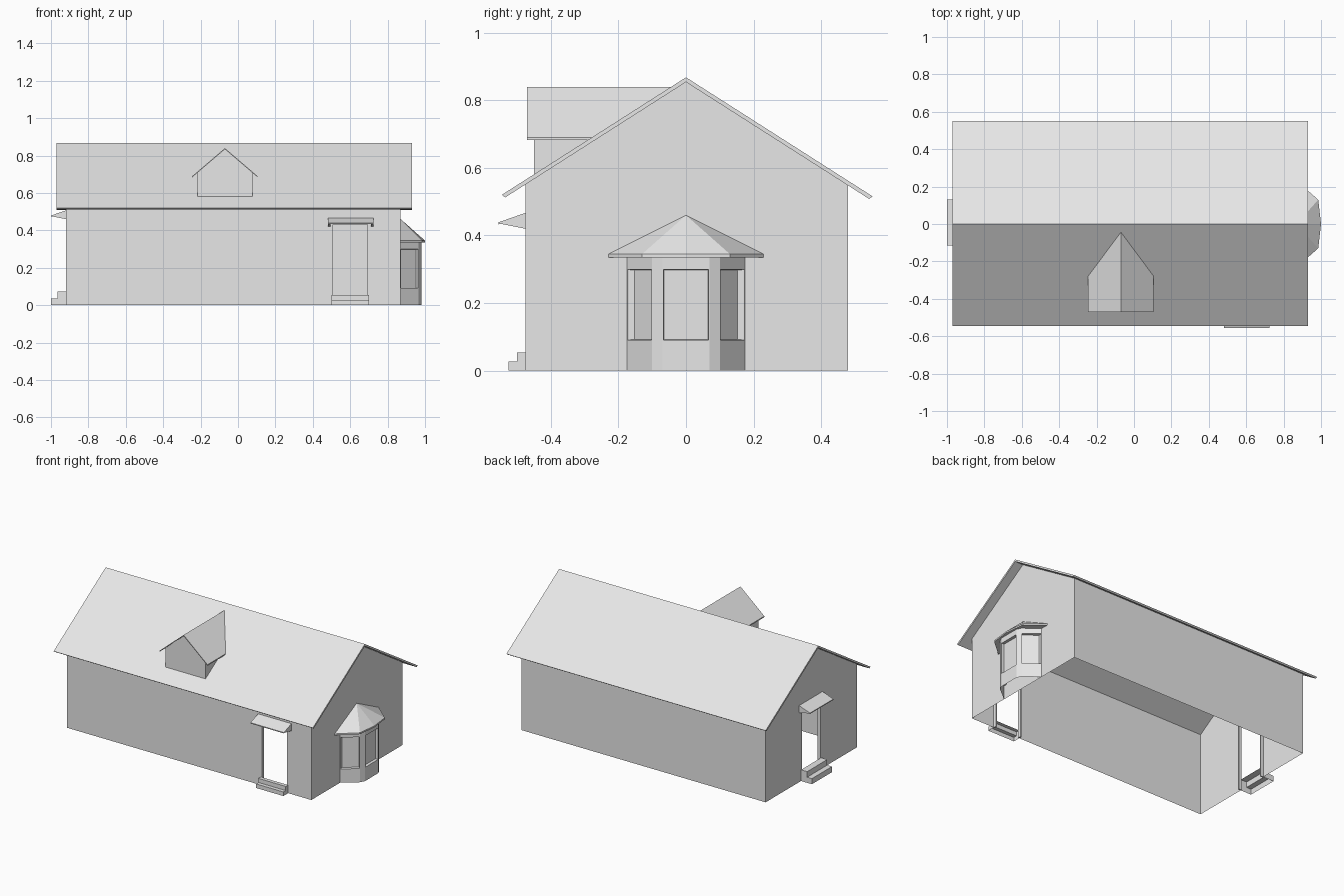
import bpy, bmesh

cube = bpy.data.objects.get("Cube")
if cube:
    bpy.data.objects.remove(cube)

GREY = (0.8, 0.8, 0.8, 1)
mat = bpy.data.materials.new("plain grey")
mat.use_nodes = True
mat.diffuse_color = GREY
mat.node_tree.nodes["Principled BSDF"].inputs["Base Color"].default_value = GREY


def finish(name, bm, recalc=True):
    if recalc:
        bmesh.ops.recalc_face_normals(bm, faces=bm.faces[:])
    me = bpy.data.meshes.new(name)
    bm.to_mesh(me)
    bm.free()
    me.materials.append(mat)
    ob = bpy.data.objects.new(name, me)
    bpy.context.collection.objects.link(ob)
    return ob


def add_face(bm, pts):
    return bm.faces.new([bm.verts.new(p) for p in pts])


def prism(name, profile, t0, t1, place, skip=()):
    """Sweep a (u, v) profile from t0 to t1; skip lists side faces left open."""
    bm = bmesh.new()
    a = [bm.verts.new(place(u, v, t0)) for u, v in profile]
    b = [bm.verts.new(place(u, v, t1)) for u, v in profile]
    bm.faces.new(a[::-1])
    bm.faces.new(b)
    n = len(profile)
    for i in range(n):
        if i not in skip:
            j = (i + 1) % n
            bm.faces.new((a[i], a[j], b[j], b[i]))
    return finish(name, bm)


# Main dimensions
X0, X1, Y0, Y1 = -0.92, 0.87, -0.475, 0.48
RIDGE, SLOPE, THICK = 0.868, 0.638, 0.014


def roof_z(y):
    return RIDGE - SLOPE * abs(y)


def under(y):
    return roof_z(y) - THICK


def along_x(u, v, t):
    return (t, u, v)


def at_front(u, v, t):
    return (t, Y0 - u, v)


def at_left_end(u, v, t):
    return (X0 - u, t, v)


# Walls: open shell with two doorways reaching the ground
D1, D2, DH = 0.50, 0.70, 0.43        # front doorway
E1, E2, EH = -0.10, 0.11, 0.47       # end doorway
e0, e1, top = under(Y0), under(Y1), under(0)
bm = bmesh.new()
front = [(X0, 0), (D1, 0), (D1, DH), (D2, DH), (D2, 0), (X1, 0), (X1, e0), (X0, e0)]
add_face(bm, [(x, Y0, z) for x, z in front])
add_face(bm, [(X1, Y1, 0), (X0, Y1, 0), (X0, Y1, e1), (X1, Y1, e1)])
add_face(bm, [(X1, Y0, 0), (X1, Y1, 0), (X1, Y1, e1), (X1, 0, top), (X1, Y0, e0)])
end = [(Y1, 0), (E2, 0), (E2, EH), (E1, EH), (E1, 0), (Y0, 0), (Y0, e0), (0, top), (Y1, e1)]
add_face(bm, [(X0, y, z) for y, z in end])
bmesh.ops.remove_doubles(bm, verts=bm.verts[:], dist=0.0001)
finish("walls", bm)

# Main roof: two thin slabs meeting at the ridge
for name, s, eave in (("front_roof", -1, 0.545), ("back_roof", 1, 0.552)):
    lip = eave - 0.01
    prof = [(0, RIDGE), (s * eave, roof_z(eave)), (s * lip, under(lip)), (0, top)]
    prism(name, prof, -0.97, 0.93, along_x)


# Door sets: lining, hollow steps and a lean-to canopy on brackets
def door_set(name, place, a, b, height, c0, c1, run, rise):
    for t in (a, b - 0.008):
        prism(name + "_jamb", [(0, 0), (0, height), (-0.02, height), (-0.02, 0)],
              t, t + 0.008, place)
    prism(name + "_steps",
          [(0, 2 * rise), (run[0], 2 * rise), (run[0], rise), (run[1], rise), (run[1], 0), (0, 0)],
          a, b, place, skip=(4, 5))
    z = height + 0.037
    prism(name + "_canopy", [(0, z), (0.08, z - 0.028), (0.08, z - 0.034), (0, z - 0.012)],
          c0, c1, place)
    for t in (c0, c1 - 0.015):
        prism(name + "_bracket", [(0, z - 0.01), (0.075, z - 0.032), (0, z - 0.047)],
              t, t + 0.015, place)


door_set("front_door", at_front, D1, D2, DH, 0.48, 0.725, (0.025, 0.05), 0.027)
door_set("end_door", at_left_end, E1, E2, EH, -0.115, 0.13, (0.045, 0.08), 0.037)

# Dormer: gabled front and cheeks running back into the roof
CX, PEAK, PITCH, FY = -0.07, 0.84, 0.857, -0.45


def roof_y(z):
    return -(RIDGE - z) / SLOPE


half = 0.147
wall_top = PEAK - PITCH * half
bm = bmesh.new()
base = roof_z(FY) - 0.005
add_face(bm, [(CX - half, FY, base), (CX + half, FY, base), (CX + half, FY, wall_top),
              (CX, FY, PEAK - 0.004), (CX - half, FY, wall_top)])
for s in (-1, 1):
    x = CX + s * half
    add_face(bm, [(x, FY, base), (x, FY, wall_top), (x, roof_y(wall_top), wall_top)])
finish("dormer_walls", bm)

for s in (-1, 1):
    bm = bmesh.new()
    x, z = CX + s * 0.175, PEAK - PITCH * 0.175
    rings = []
    for drop in (0, 0.007):
        rings.append([bm.verts.new(p) for p in (
            (CX, -0.47, PEAK - drop), (x, -0.47, z - drop),
            (x, roof_y(z), z - drop), (CX, roof_y(PEAK), PEAK - drop))])
    for r in rings:
        bm.faces.new(r)
    for i in range(4):
        j = (i + 1) % 4
        bm.faces.new((rings[0][i], rings[0][j], rings[1][j], rings[1][i]))
    finish("dormer_roof", bm)

# Bay: faceted body in three bands, windows recessed in the middle band
half_plan = [(X1, -0.175), (0.965, -0.10), (0.98, -0.07)]
plan = half_plan + [(x, -y) for x, y in reversed(half_plan)]
levels = (0, 0.088, 0.302, 0.34)
bm = bmesh.new()
rows = [[bm.verts.new((x, y, z)) for x, y in plan] for z in levels]
windows = []
for k in range(3):
    for i in range(5):
        f = bm.faces.new((rows[k][i], rows[k][i + 1], rows[k + 1][i + 1], rows[k + 1][i]))
        if k == 1 and i % 2 == 0:
            windows.append(f)
bm.normal_update()
bmesh.ops.inset_individual(bm, faces=windows, thickness=0.004, depth=0)
bmesh.ops.inset_individual(bm, faces=windows, thickness=0.002, depth=-0.018)
finish("bay_body", bm, recalc=False)

# Bay roof: faceted half cone with a thin eave
eaves = [(X1, -0.23), (0.985, -0.13), (1.0, 0), (0.985, 0.13), (X1, 0.23)]
bm = bmesh.new()
hi = [bm.verts.new((x, y, 0.345)) for x, y in eaves]
lo = [bm.verts.new((x, y, 0.335)) for x, y in eaves]
apex = bm.verts.new((X1, 0, 0.46))
for i in range(4):
    bm.faces.new((hi[i], hi[i + 1], apex))
    bm.faces.new((lo[i], lo[i + 1], hi[i + 1], hi[i]))
bm.faces.new(lo[::-1])
finish("bay_roof", bm)
